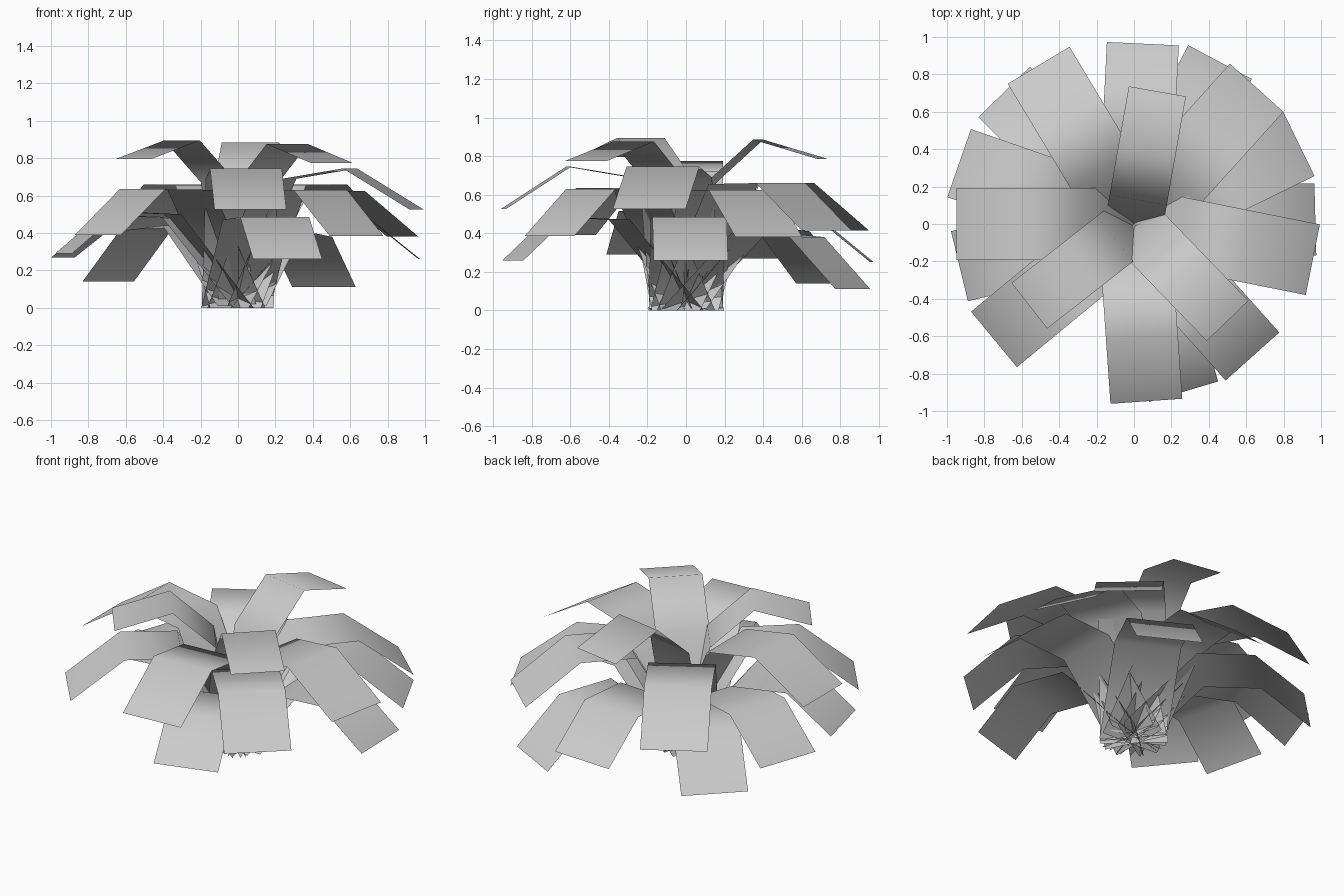
import bpy
from math import cos, sin, radians

cube = bpy.data.objects.get("Cube")
if cube:
    bpy.data.objects.remove(cube, do_unlink=True)

leaf_grey = bpy.data.materials.new("leaf_grey")
leaf_grey.use_nodes = True
colour = (0.6, 0.6, 0.6, 1)
leaf_grey.diffuse_color = colour
leaf_grey.node_tree.nodes["Principled BSDF"].inputs["Base Color"].default_value = colour


def leaf(name, width, profile, azimuth, reach, lift):
    """Bent strip along (radius, height) points, with its bends raised by lift
    and its tip moved out by reach."""
    a = radians(azimuth)
    base, joint, peak, tip = profile
    path = [base] + [(r, z + lift) for r, z in (joint, peak, (tip[0] + reach, tip[1]))]
    verts = []
    for r, z in path:
        for side in (-width / 2, width / 2):
            verts.append((r * cos(a) - side * sin(a), r * sin(a) + side * cos(a), z))
    faces = [(2 * i, 2 * i + 2, 2 * i + 3, 2 * i + 1) for i in range(len(path) - 1)]
    mesh = bpy.data.meshes.new(name)
    mesh.from_pydata(verts, [], faces)
    mesh.materials.append(leaf_grey)
    mesh.shade_smooth()
    obj = bpy.data.objects.new(name, mesh)
    bpy.context.collection.objects.link(obj)


# Tiers from the crown down: name, width, profile, then (azimuth, reach, lift) per leaf
tiers = [
    ("crown_leaf", 0.31, [(0.0, 0.02), (0.13, 0.66), (0.38, 0.885), (0.71, 0.785)],
     [(80, 0.01, 0), (218, 0, 0.01), (314, 0.01, -0.01)]),
    ("upper_leaf", 0.385, [(-0.02, 0.01), (0.28, 0.69), (0.61, 0.745), (0.95, 0.525)],
     [(180, 0, 0.03), (274, 0, 0), (348.7, 0.025, 0)]),
    ("middle_leaf", 0.385, [(-0.03, 0.0), (0.33, 0.625), (0.66, 0.63), (0.97, 0.385)],
     [(26, 0.01, -0.005), (48, 0.01, 0.03), (121, 0.02, 0.03), (219.5, 0, 0.005),
      (311.8, -0.02, 0)]),
    ("lower_leaf", 0.385, [(-0.04, 0.0), (0.36, 0.47), (0.69, 0.485), (0.97, 0.26)],
     [(1.5, 0, 0), (87.2, -0.005, -0.01), (160.8, 0.02, 0.01), (193.6, -0.01, 0.03),
      (286.5, -0.035, 0)]),
    ("bottom_leaf", 0.385, [(-0.04, 0.01), (0.38, 0.41), (0.71, 0.38), (0.98, 0.11)],
     [(62, 0, 0), (134.5, 0.01, 0.03)]),
]
for name, width, profile, leaves in tiers:
    for i, placing in enumerate(leaves, 1):
        leaf(f"{name}_{i}", width, profile, *placing)
